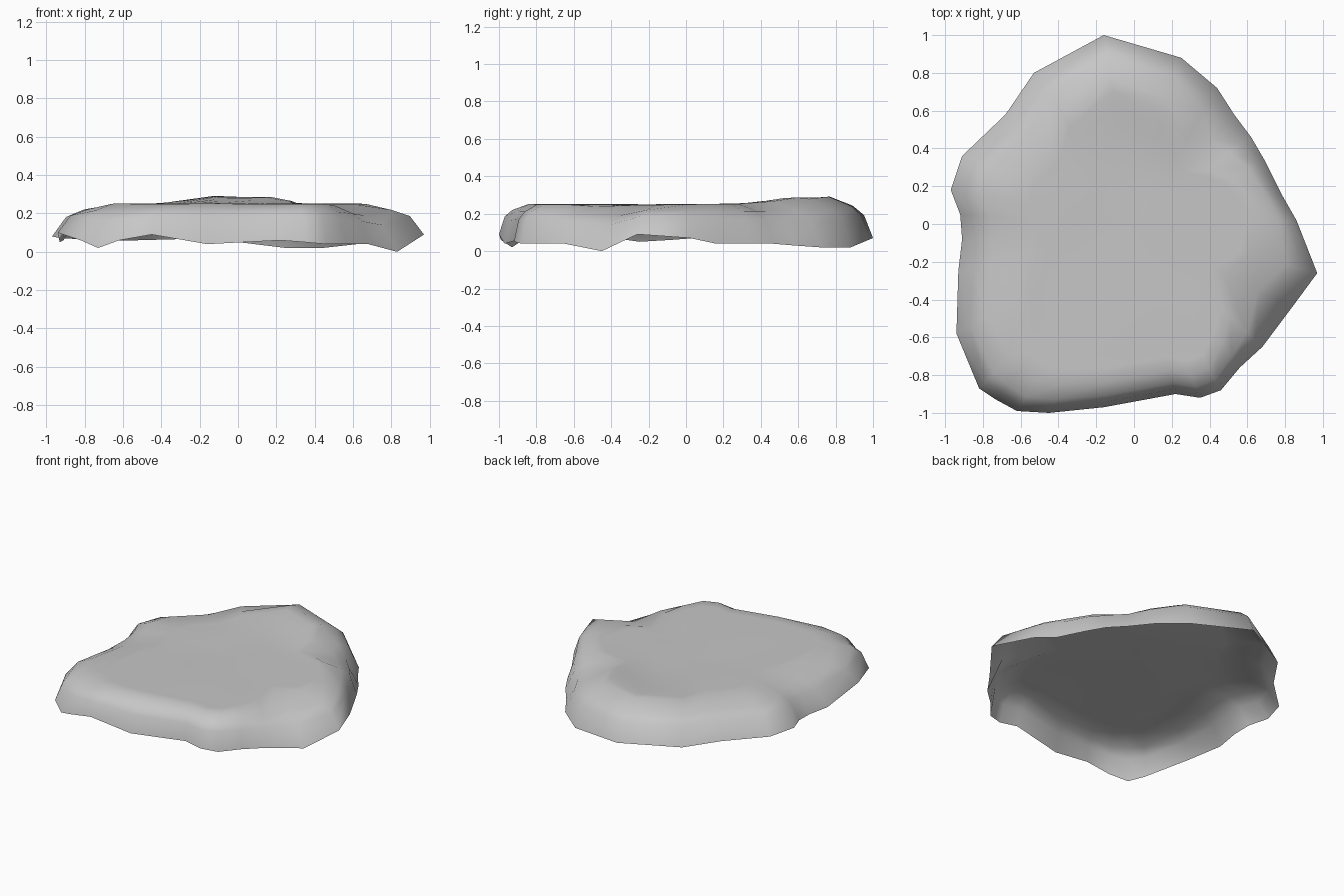
import bpy
import bmesh
import math
from mathutils import Vector, noise

# Remove the default cube
cube = bpy.data.objects.get("Cube")
if cube:
    bpy.data.objects.remove(cube, do_unlink=True)

# Ragged lower rim of the slab, counter-clockwise from the tip (x, y, z)
RIM = [
    (.97, -.26, .09), (.86, .02, .07), (.78, .16, .04), (.69, .34, .04),
    (.62, .46, .04), (.53, .58, .03), (.44, .72, .02), (.25, .88, .02),
    (-.16, 1, .07), (-.53, .8, .06), (-.68, .58, .06), (-.91, .36, .07),
    (-.97, .18, .08), (-.92, .05, .07), (-.91, -.08, .06), (-.93, -.25, .05),
    (-.94, -.58, .1), (-.82, -.87, .06), (-.73, -.93, .02), (-.62, -.99, .06),
    (-.45, -1, .09), (-.16, -.97, .04), (.22, -.9, .06), (.35, -.92, .05),
    (.46, -.88, .04), (.56, -.76, .04), (.68, -.65, .04), (.83, -.45, 0),
]

# Shoulder rings: inset from the rim and share of the height climbed
SHOULDER = [(.07, .6), (.16, .81), (.34, 1)]
# Inner rings of the top, as a share of the last shoulder ring
INNER = [.91, .81, .69, .54, .38, .2]


def bump(x, y, centre_x, centre_y, radius):
    """Soft round mound with height one."""
    distance = math.hypot(x - centre_x, y - centre_y)
    return math.exp(-(distance / radius) ** 2)


def top_height(x, y):
    """Nearly flat top with two low mounds at the back and a dip by the tip."""
    height = .25 + .01 * max(0, y)
    height += .034 * bump(x, y, -.13, .78, .2)
    height += .03 * bump(x, y, .18, .57, .15)
    height -= .02 * bump(x, y, .65, -.45, .18)
    return height + .004 * noise.noise(Vector((x, y, 0)) * 3)


def shoulder_width(x, y):
    """Steep front flank, gentler left, back, back corner and tip flanks."""
    side = Vector((x, y)).normalized()
    width = .38 + .65 * max(0, -side.x) ** 2 + .3 * max(0, side.y)
    width += .9 * bump(x, y, .87, -.38, .32)
    width += .5 * bump(x, y, .53, .58, .22)
    return width + .35 * bump(x, y, -.93, -.45, .25)


def rock_mesh():
    bm = bmesh.new()
    rings = [[bm.verts.new(point) for point in RIM]]

    # Flank rising from the rim to the top
    for inset, climb in SHOULDER:
        ring = []
        for x, y, z in RIM:
            radius = math.hypot(x, y)
            scale = 1 - inset * shoulder_width(x, y) / radius
            px, py = x * scale, y * scale
            lump = .02 * noise.noise(Vector((px, py, inset)) * 4)
            height = z + (top_height(px, py) - z) * climb + lump * (1 - climb)
            ring.append(bm.verts.new((px, py, height)))
        rings.append(ring)

    # Top surface drawn in toward the middle
    edge = [v.co.copy() for v in rings[-1]]
    for share in INNER:
        ring = []
        for co in edge:
            px, py = co.x * share, co.y * share
            ring.append(bm.verts.new((px, py, top_height(px, py))))
        rings.append(ring)

    # Skin between neighbouring rings, then a fan over the middle
    count = len(RIM)
    for outer, inner in zip(rings, rings[1:]):
        for i in range(count):
            j = (i + 1) % count
            bm.faces.new((outer[i], outer[j], inner[j], inner[i]))
    middle = bm.verts.new((0, 0, top_height(0, 0)))
    last = rings[-1]
    for i in range(count):
        bm.faces.new((last[i], last[(i + 1) % count], middle))

    for face in bm.faces:
        face.smooth = True
    mesh = bpy.data.meshes.new("flat_rock")
    bm.to_mesh(mesh)
    bm.free()
    return mesh


# Plain grey stone
stone = bpy.data.materials.new("stone_grey")
stone.use_nodes = True
grey = (.57, .57, .57, 1)
stone.diffuse_color = grey
shader = stone.node_tree.nodes["Principled BSDF"]
shader.inputs["Base Color"].default_value = grey

# Hollow rock slab, open underneath
rock = bpy.data.objects.new("flat_rock", rock_mesh())
rock.data.materials.append(stone)
bpy.context.collection.objects.link(rock)
